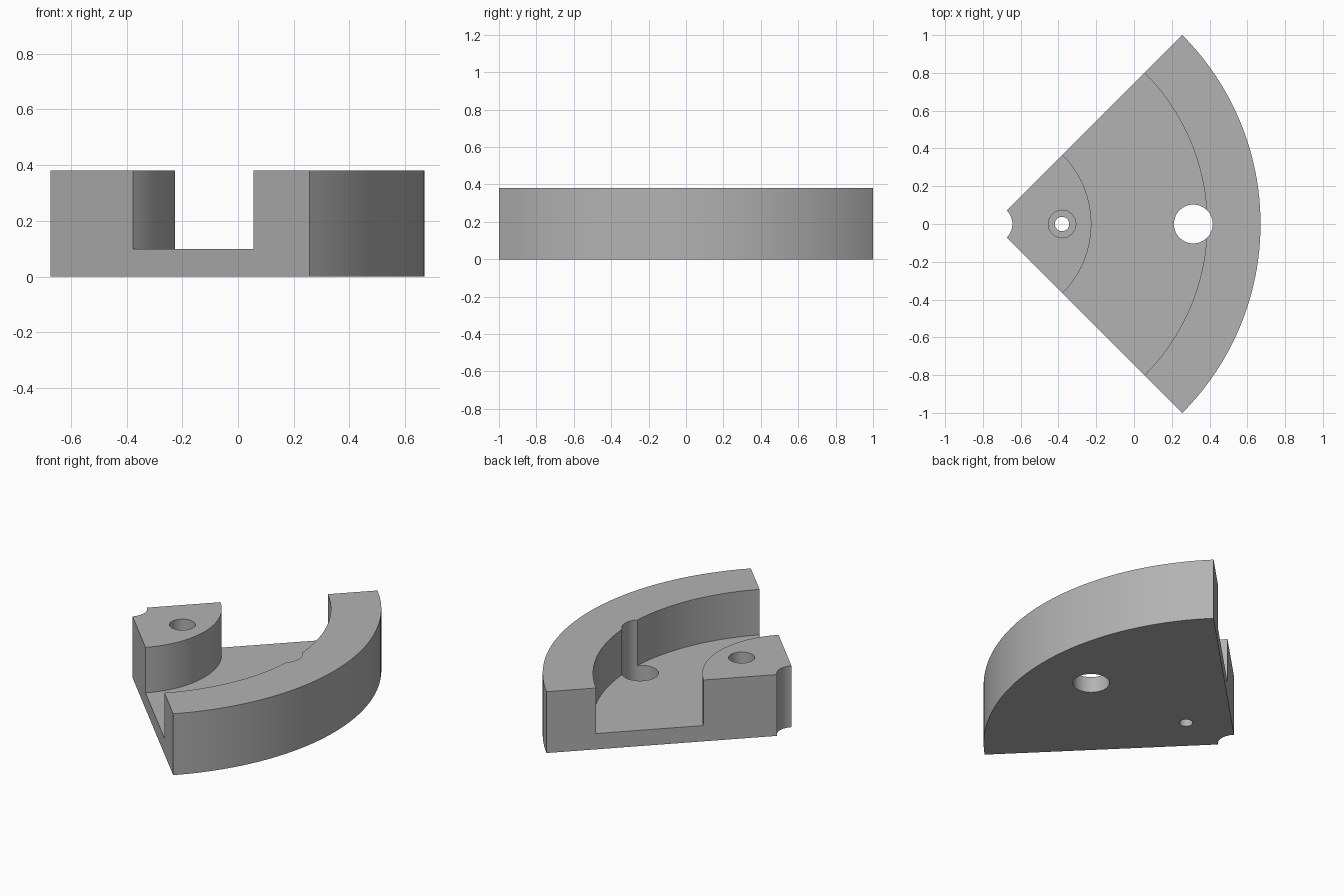
import bpy, bmesh, math
from mathutils import Matrix, Vector

if "Cube" in bpy.data.objects:
    bpy.data.objects.remove(bpy.data.objects["Cube"])

APEX_X = -0.744          # centre of the quarter circle
TOP, FLOOR = 0.38, 0.098

grey = bpy.data.materials.new("plain_grey")
grey.diffuse_color = (0.45, 0.45, 0.45, 1)
grey.use_nodes = True
grey.node_tree.nodes["Principled BSDF"].inputs["Base Color"].default_value = grey.diffuse_color


def add_object(name, bm):
    bmesh.ops.recalc_face_normals(bm, faces=bm.faces)
    mesh = bpy.data.meshes.new(name)
    bm.to_mesh(mesh)
    bm.free()
    mesh.materials.append(grey)
    obj = bpy.data.objects.new(name, mesh)
    bpy.context.collection.objects.link(obj)
    return obj


# Channelled quarter block: stepped radial section swept through 90 degrees
section = [(0.1, 0), (1.414, 0), (1.414, TOP), (1.131, TOP),
           (1.131, FLOOR), (0.518, FLOOR), (0.518, TOP), (0.1, TOP)]
bm = bmesh.new()
start = Matrix.Rotation(-math.pi / 4, 3, 'Z')
face = bm.faces.new([bm.verts.new(start @ Vector((r, 0, z))) for r, z in section])
first_cap = face.copy()
swept = bmesh.ops.spin(bm, geom=[face], cent=(0, 0, 0), axis=(0, 0, 1),
                       angle=math.pi / 2, steps=48, use_duplicate=False)
bmesh.ops.remove_doubles(bm, verts=bm.verts, dist=1e-5)
bmesh.ops.translate(bm, verts=bm.verts, vec=(APEX_X, 0, 0))
block = add_object("quarter_block", bm)


# Holes: through hole in the channel, stepped screw hole in the inner boss
def drill(name, x, radius, bottom, top):
    bm = bmesh.new()
    bmesh.ops.create_cone(bm, cap_ends=True, segments=48, radius1=radius,
                          radius2=radius, depth=top - bottom,
                          matrix=Matrix.Translation((x, 0, (top + bottom) / 2)))
    cutter = add_object(name, bm)
    cutter.hide_render = True
    mod = block.modifiers.new(name, 'BOOLEAN')
    mod.operation, mod.solver, mod.object = 'DIFFERENCE', 'EXACT', cutter
    bpy.context.view_layer.objects.active = block
    bpy.ops.object.modifier_apply(modifier=name)
    bpy.data.objects.remove(cutter)


drill("large_hole", 0.314, 0.103, -0.1, 0.5)
drill("screw_hole", -0.381, 0.038, -0.1, 0.5)
drill("screw_head_recess", -0.381, 0.073, 0.19, 0.5)

block.select_set(True)
bpy.context.view_layer.objects.active = block
bpy.ops.object.shade_smooth_by_angle(angle=math.radians(30))
